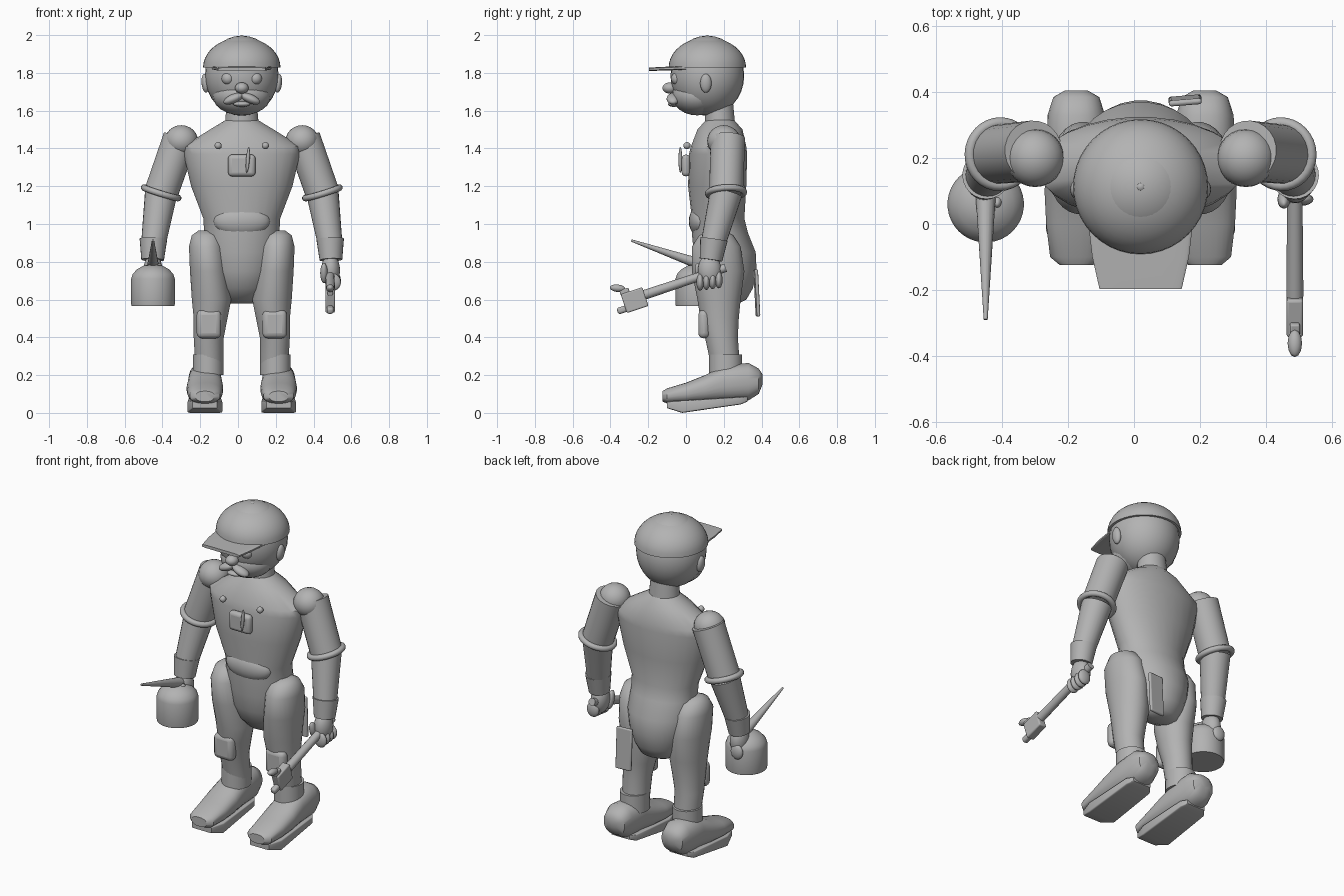
import bpy, bmesh, math
from mathutils import Vector

if "Cube" in bpy.data.objects:
    bpy.data.objects.remove(bpy.data.objects["Cube"])

grey = bpy.data.materials.new("plain_grey")
grey.use_nodes = True
grey.diffuse_color = (0.45, 0.45, 0.45, 1)
grey.node_tree.nodes["Principled BSDF"].inputs["Base Color"].default_value = grey.diffuse_color
MID = 0.02  # the body's centre line


def finish(ob, name, angle=40):
    ob.name = name
    ob.data.materials.append(grey)
    bpy.ops.object.select_all(action="DESELECT")
    ob.select_set(True)
    bpy.context.view_layer.objects.active = ob
    bpy.ops.object.shade_smooth_by_angle(angle=math.radians(angle))
    return ob


def from_bmesh(name, bm, angle=40):
    bmesh.ops.recalc_face_normals(bm, faces=bm.faces)
    mesh = bpy.data.meshes.new(name)
    bm.to_mesh(mesh)
    bm.free()
    ob = bpy.data.objects.new(name, mesh)
    bpy.context.collection.objects.link(ob)
    return finish(ob, name, angle)


def loft(name, rings, axis="z", power=2, segs=28, angle=40):
    """Skin rings of (height, centre x, half width, low, high) along z or y."""
    bm = bmesh.new()
    loops = []
    for h, cx, rx, low, high in rings:
        loop = []
        for i in range(segs):
            a = math.tau * (i + 0.5) / segs
            c, s = [math.copysign(abs(v) ** (2 / power), v) for v in (math.cos(a), math.sin(a))]
            x, d = cx + rx * c, (low + high) / 2 + (high - low) / 2 * s
            loop.append(bm.verts.new((x, d, h) if axis == "z" else (x, h, d)))
        loops.append(loop)
    for p, q in zip(loops, loops[1:]):
        for i in range(segs):
            j = (i + 1) % segs
            bm.faces.new((p[i], p[j], q[j], q[i]))
    bm.faces.new(loops[0])
    bm.faces.new(loops[-1])
    return from_bmesh(name, bm, angle)


def ball(name, pos, size, rot=(0, 0, 0), segs=24):
    bpy.ops.mesh.primitive_uv_sphere_add(segments=segs, ring_count=segs // 2, location=pos, rotation=rot)
    ob = bpy.context.object
    ob.scale = size
    return finish(ob, name)


def rod(name, a, b, r1, r2, segs=24):
    a, b = Vector(a), Vector(b)
    bpy.ops.mesh.primitive_cone_add(vertices=segs, radius1=r1, radius2=r2, depth=(b - a).length,
                                    location=(a + b) / 2)
    ob = bpy.context.object
    ob.rotation_euler = (b - a).to_track_quat("Z", "Y").to_euler()
    return finish(ob, name)


def block(name, pos, size, rot=(0, 0, 0), bevel=0.01):
    bpy.ops.mesh.primitive_cube_add(size=1, location=pos, rotation=rot)
    ob = bpy.context.object
    ob.scale = size
    bpy.ops.object.transform_apply(location=False, rotation=False, scale=True)
    mod = ob.modifiers.new("soft_edges", "BEVEL")
    mod.width, mod.segments = bevel, 3
    return finish(ob, name)


# Torso and pelvis: height, half width, front, back
torso = [(1.58, .05, .13, .235), (1.545, .095, .1, .26), (1.5, .17, .06, .3), (1.41, .315, .025, .32),
         (1.37, .31, .015, .325), (1.2, .27, .01, .32), (1.03, .205, .03, .31), (.95, .2, .03, .33),
         (.85, .2, .04, .37), (.75, .18, .05, .375), (.66, .145, .09, .355), (.6, .11, .15, .32),
         (.58, .07, .2, .28)]
loft("torso", [(z, MID, r, f, b) for z, r, f, b in torso])
ball("belly_patch", (MID, .08, 1.015), (.15, .065, .085))
block("chest_pocket", (MID, 0, 1.31), (.145, .045, .115), bevel=.02)
ball("pencil", (.052, -.03, 1.34), (.01, .01, .07), (0, .08, 0), 12)
block("back_rag", (.155, .375, .635), (.1, .018, .25), (.05, 0, .08), .008)

# Head
ball("head", (MID, .113, 1.785), (.195, .195, .212), segs=32)
ball("chin", (MID, .06, 1.68), (.155, .135, .105))
ball("nose", (MID, -.085, 1.72), (.036, .04, .03))
ball("lower_lip", (MID, -.065, 1.635), (.045, .03, .015))
loft("neck", [(1.53, MID, .09, .1, .26), (1.64, MID, .08, .1, .25)])

# Cap: upper half of a sphere, with peak and top button
bm = bmesh.new()
bmesh.ops.create_uvsphere(bm, u_segments=40, v_segments=20, radius=.205)
bmesh.ops.bisect_plane(bm, geom=bm.verts[:] + bm.edges[:] + bm.faces[:], plane_co=(0, 0, 0),
                       plane_no=(0, 0, 1), clear_inner=True)
bmesh.ops.holes_fill(bm, edges=[e for e in bm.edges if e.is_boundary])
for v in bm.verts:
    v.co = Vector((v.co.x + MID, v.co.y + .113, v.co.z * .78 + 1.828))
from_bmesh("cap_dome", bm)
ball("cap_button", (MID, .113, 1.987), (.016, .016, .013), segs=12)
loft("cap_peak", [(-.197, MID, .125, 1.81, 1.828), (-.1, MID, .147, 1.813, 1.833),
                  (.05, MID, .165, 1.818, 1.838)], "y", 6)

# Paired parts
leg = [(.965, .19, .04, .12, .2), (.94, .185, .08, .07, .25), (.88, .185, .095, .03, .29),
       (.75, .175, .1, .03, .31), (.6, .16, .105, .06, .29), (.5, .165, .09, .075, .28),
       (.4, .175, .08, .1, .275), (.26, .172, .075, .13, .285)]
shoe = [(-.125, .05, .06, .115), (-.1, .08, .05, .13), (0, .092, .05, .16), (.1, .097, .055, .2),
        (.2, .09, .06, .25), (.33, .088, .065, .265), (.385, .07, .1, .235), (.405, .035, .15, .205)]
sole = [(-.1, .065, .025, .06), (-.02, .092, 0, .065), (.29, .085, .045, .085), (.325, .06, .06, .085)]
for s, side in ((1, "left_"), (-1, "right_")):
    def at(off, y, z):
        return (MID + s * off, y, z)

    # Face
    ball(side + "eye", at(.073, -.045, 1.77), (.034, .034, .034))
    ball(side + "ear", at(.193, .105, 1.745), (.02, .03, .05), (0, s * .1, 0))
    ball(side + "moustache", at(.045, -.068, 1.663), (.055, .035, .024), (0, s * .4, 0))
    ball(side + "strap_button", at(.125, .005, 1.415), (.019, .019, .019), segs=16)

    # Leg and shoe
    loft(side + "leg", [(z, MID + s * o, r, f, b) for z, o, r, f, b in leg])
    block(side + "knee_patch", at(.174, .095, .47), (.13, .06, .15), bevel=.027)
    loft(side + "ankle_cuff", [(z, MID + s * .178, .081, .122, .298) for z in (.2, .31)])
    loft(side + "shoe", [(y, MID + s * .195, r, lo, hi) for y, r, lo, hi in shoe], "y", 2.4)
    loft(side + "sole", [(y, MID + s * .195, r, lo, hi) for y, r, lo, hi in sole], "y", 12, 24)

    # Arm
    ball(side + "shoulder", at(.32, .2, 1.44), (.088, .088, .083))
    elbow = at(.427, .212, 1.165)
    rod(side + "upper_arm", at(.325, .222, 1.455), elbow, .092, .09)
    bpy.ops.mesh.primitive_torus_add(major_radius=.095, minor_radius=.017, major_segments=32,
                                     minor_segments=10, location=elbow, rotation=(.05, -s * .3, 0))
    finish(bpy.context.object, side + "sleeve_roll")
    rod(side + "forearm", elbow, at(.47, .14, .88), .086, .064)
    rod(side + "wrist_cuff", at(.468, .148, .92), at(.472, .132, .81), .073, .06)

    # Fist
    ball(side + "palm", at(.47, .125, .755), (.05, .062, .085))
    for i in range(4):
        ball(side + "finger", at(.485, .075 + i * .033, .692 + i * .004), (.04, .02, .045), segs=16)
    ball(side + "thumb", at(.435, .075, .74), (.02, .025, .055), (.3, 0, 0), 16)

# Oil can in the right hand
can = [(.567, .114), (.575, .116), (.71, .116), (.735, .108), (.76, .085), (.78, .05), (.785, .02)]
loft("oil_can", [(z, -.45, r, .06 - r, .06 + r) for z, r in can], segs=36)
rod("oil_can_spout", (-.45, .14, .765), (-.45, -.29, .913), .034, .006, 16)

# Wrench in the left hand
rod("wrench_handle", (.488, .21, .768), (.488, -.22, .625), .022, .026, 12)
tilt = (.32, 0, 0)
block("wrench_head", (.488, -.272, .597), (.05, .12, .105), tilt, .008)
block("wrench_lower_jaw", (.488, -.325, .55), (.035, .08, .035), tilt, .012)
ball("wrench_upper_jaw", (.488, -.362, .66), (.022, .042, .02), (-.1, 0, 0), 12)
block("wrench_jaw_neck", (.488, -.325, .642), (.03, .05, .03), tilt, .006)
